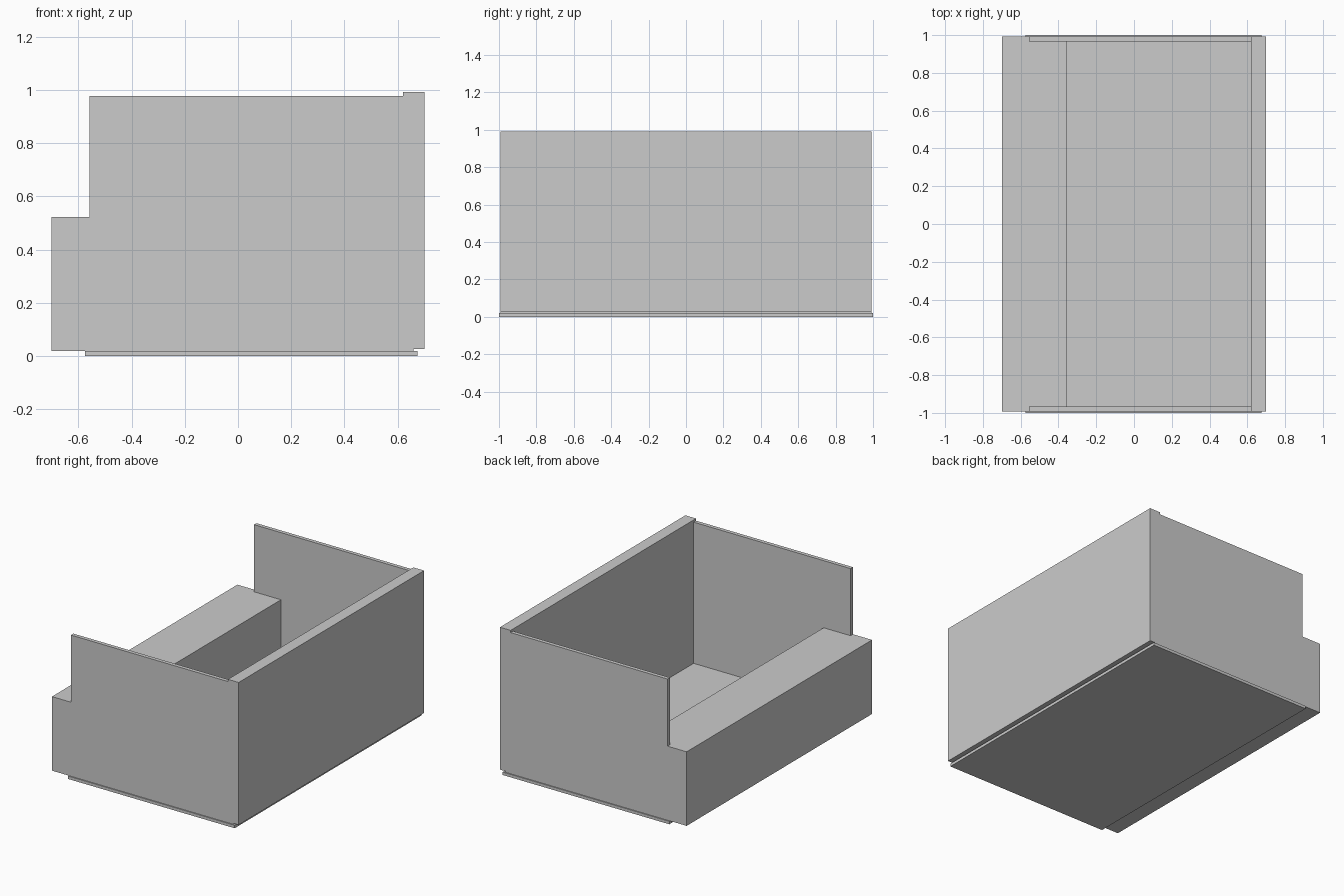
import bpy, bmesh

if "Cube" in bpy.data.objects:
    bpy.data.objects.remove(bpy.data.objects["Cube"])


def extrude_profile(name, profile, y0, y1):
    """Extrude a closed (x, z) profile from y0 to y1."""
    bm = bmesh.new()
    face = bm.faces.new([bm.verts.new((x, y0, z)) for x, z in profile])
    result = bmesh.ops.extrude_face_region(bm, geom=[face])
    verts = [v for v in result["geom"] if isinstance(v, bmesh.types.BMVert)]
    bmesh.ops.translate(bm, verts=verts, vec=(0, y1 - y0, 0))
    bmesh.ops.recalc_face_normals(bm, faces=bm.faces)
    mesh = bpy.data.meshes.new(name)
    bm.to_mesh(mesh)
    bm.free()
    obj = bpy.data.objects.new(name, mesh)
    bpy.context.collection.objects.link(obj)
    return obj


def rect(x0, x1, z0, z1):
    return [(x0, z0), (x1, z0), (x1, z1), (x0, z1)]


OUT, INNER = 0.993, 0.967   # outer and inner y of the side walls
FLOOR = 0.02                # top of the base plate
LEDGE = 0.522               # top of the low block

# Thin base plate, which is also the inside floor
extrude_profile("base_plate", rect(-0.575, 0.675, 0, FLOOR), -1, 1)

# Low thick block along the open side
extrude_profile("low_block", rect(-0.70, -0.355, FLOOR, LEDGE), -OUT, OUT)

# Tall wall with a small rebate under its outer edge
wall = [(0.62, FLOOR), (0.66, FLOOR), (0.66, 0.027),
        (0.70, 0.027), (0.70, 0.992), (0.62, 0.992)]
extrude_profile("tall_wall", wall, -OUT, OUT)

# Thin end walls, stepped to sit over the low block
side = [(-0.355, FLOOR), (0.62, FLOOR), (0.62, 0.977),
        (-0.557, 0.977), (-0.557, LEDGE), (-0.355, LEDGE)]
for name, sign in (("front_end_wall", -1), ("rear_end_wall", 1)):
    extrude_profile(name, side, sign * INNER, sign * OUT)
